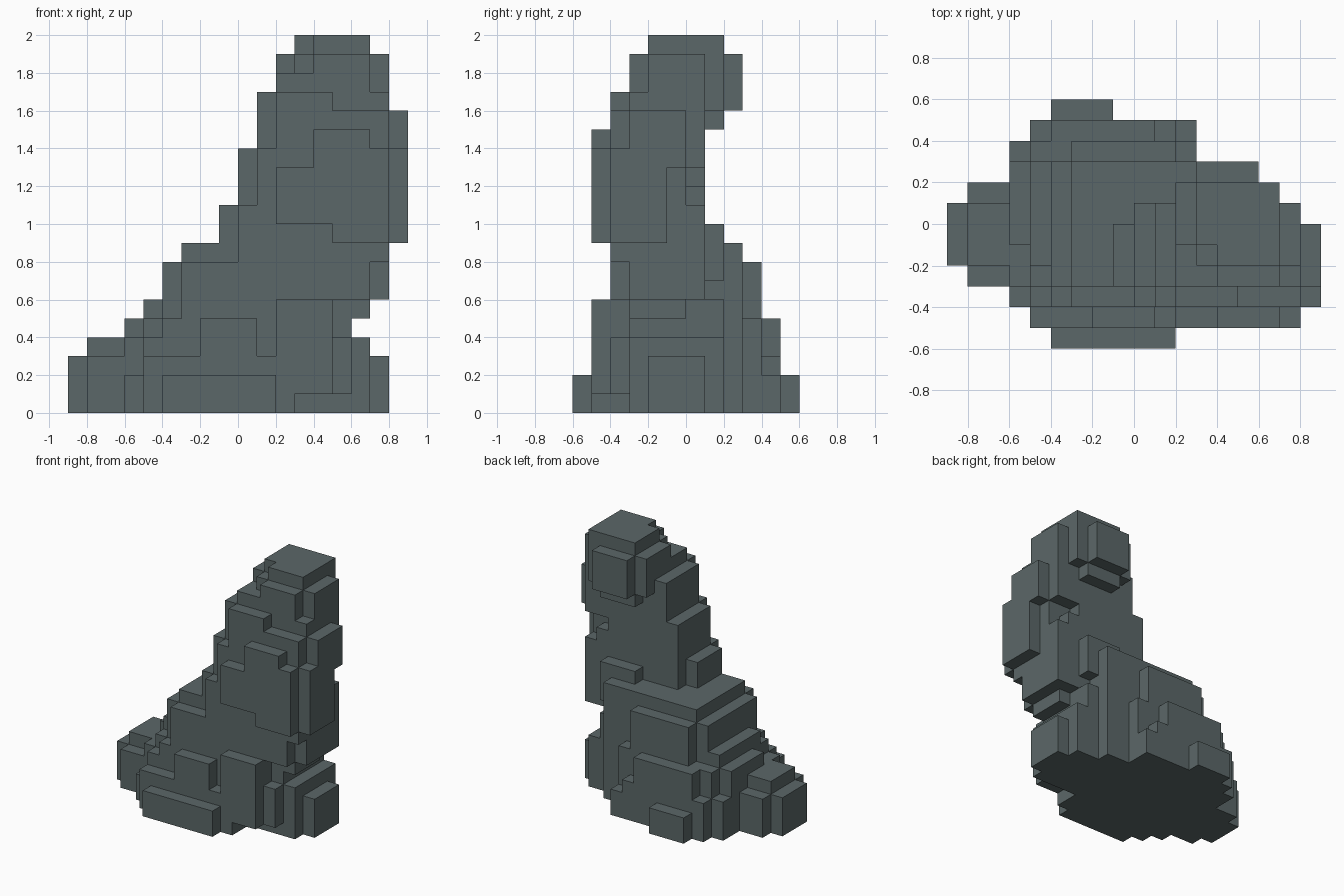
import bpy, bmesh, math

cube = bpy.data.objects.get("Cube")
if cube:
    bpy.data.objects.remove(cube, do_unlink=True)

STEP = 0.1  # size of one block

# Every block: x from/to, y from/to, z from/to, counted in steps
# Side wing, low ledges and right foot
base = [
    (-9, -6, -2, 1, 0, 3), (-8, -6, -3, 2, 0, 3), (-8, -6, -2, 1, 0, 4),
    (-6, 6, -3, 2, 0, 4), (-6, -5, -4, 4, 0, 2), (-6, 3, -3, 4, 0, 3),
    (-5, 3, -4, 5, 0, 2), (-5, 2, -5, 5, 0, 3), (-4, 2, -6, 0, 0, 2),
    (-4, -1, 0, 6, 0, 2), (-2, 1, -5, 0, 0, 5), (2, 3, -5, 0, 0, 1),
    (2, 5, -5, 0, 1, 6), (5, 6, -4, 0, 1, 4), (6, 7, -3, 2, 0, 4),
    (6, 8, -2, 1, 0, 3), (3, 5, 0, 3, 0, 4),
]
# Wide lower mass with its stepped back
body = [
    (-5, 5, -4, 3, 2, 4), (-4, 5, -4, 3, 4, 5), (-6, -4, -1, 3, 3, 5),
    (-5, -4, -2, 3, 5, 6), (-5, 3, -3, 4, 3, 5), (-4, 1, 0, 5, 3, 5),
    (-4, -3, -3, 3, 4, 8), (-3, 5, -4, 3, 5, 8), (-3, 2, 0, 4, 4, 8),
    (-3, 5, -3, 3, 8, 9), (4, 6, -3, 2, 4, 6), (5, 7, -3, 0, 5, 6),
    (5, 7, -4, 1, 6, 8), (5, 8, -3, 1, 6, 9), (0, 8, -4, 1, 8, 9),
    (3, 6, 0, 2, 7, 10),
]
# Leaning upright, stepped on its right side
tower = [
    (-1, 0, -3, 0, 9, 11), (0, 8, -4, 1, 9, 11), (0, 1, -3, 1, 11, 14),
    (1, 6, -4, 1, 11, 14), (6, 8, -4, 0, 11, 14), (6, 7, 0, 1, 11, 12),
    (6, 8, 0, 1, 13, 16), (1, 2, -3, 1, 14, 17), (2, 8, -4, 1, 14, 16),
    (2, 5, -4, 1, 16, 17), (8, 9, -4, -1, 9, 14), (8, 9, -3, 0, 13, 16),
]
# Raised slab on the front of the upright
front_slab = [
    (2, 5, -5, -4, 10, 13), (5, 8, -5, -4, 9, 14),
    (4, 5, -5, -4, 13, 15), (5, 7, -5, -4, 14, 15),
]
# Rounded top
head = [
    (5, 8, -3, 1, 16, 17), (2, 7, -3, 1, 17, 18), (4, 7, -3, 1, 18, 19),
    (2, 8, -1, 1, 17, 19), (3, 8, -2, 1, 17, 19), (3, 6, 1, 2, 15, 16),
    (2, 7, 0, 2, 16, 19), (3, 6, 2, 3, 16, 19), (4, 7, -2, 2, 19, 20),
    (3, 4, -1, 2, 19, 20),
]

# Join all the blocks into one set of filled cells
cells = set()
for x0, x1, y0, y1, z0, z1 in base + body + tower + front_slab + head:
    cells.update((x, y, z) for x in range(x0, x1)
                 for y in range(y0, y1) for z in range(z0, z1))

# Outer skin: one square wherever a filled cell meets an empty one
bm = bmesh.new()
verts = {}


def corner(p):
    if p not in verts:
        verts[p] = bm.verts.new([c * STEP for c in p])
    return verts[p]


for cell in cells:
    for axis in range(3):
        u, v = (axis + 1) % 3, (axis + 2) % 3
        for side in (0, 1):
            near = list(cell)
            near[axis] += 1 if side else -1
            if tuple(near) in cells:
                continue
            ring = []
            for du, dv in ((0, 0), (1, 0), (1, 1), (0, 1)):
                p = list(cell)
                p[axis] += side
                p[u] += du
                p[v] += dv
                ring.append(corner(tuple(p)))
            bm.faces.new(ring if side else ring[::-1])

# Merge the squares into large flat faces
bmesh.ops.dissolve_limit(bm, angle_limit=math.radians(1),
                         verts=bm.verts, edges=bm.edges)
mesh = bpy.data.meshes.new("stepped_rock")
bm.to_mesh(mesh)
bm.free()

# Slate grey stone
stone = bpy.data.materials.new("slate_grey")
stone.use_nodes = True
colour = (0.105, 0.136, 0.138, 1)
stone.diffuse_color = colour
stone.node_tree.nodes["Principled BSDF"].inputs["Base Color"].default_value = colour
mesh.materials.append(stone)

rock = bpy.data.objects.new("stepped_rock", mesh)
bpy.context.collection.objects.link(rock)
